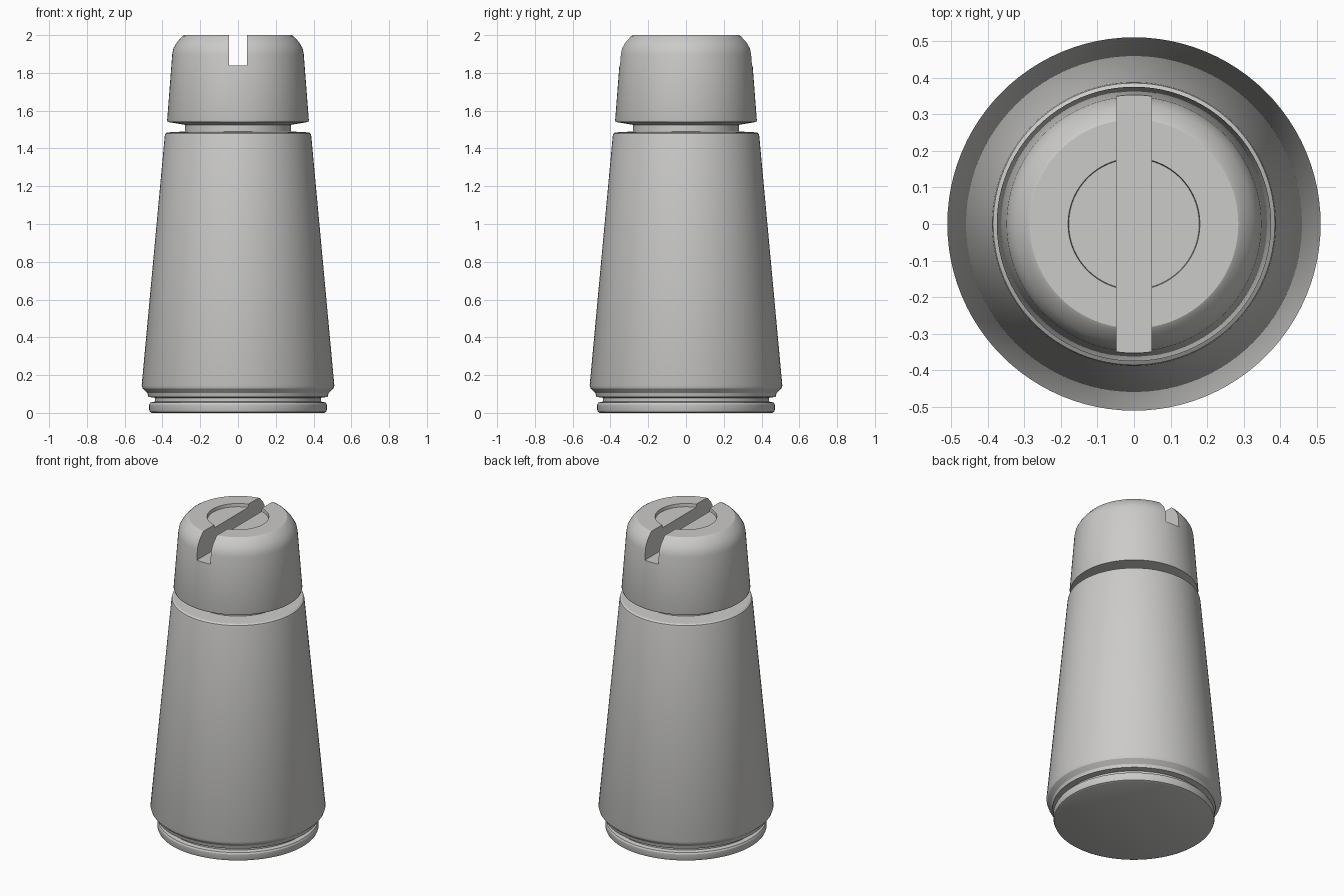
import bpy, bmesh, math

if "Cube" in bpy.data.objects:
    bpy.data.objects.remove(bpy.data.objects["Cube"])

SIDES = 96

metal = bpy.data.materials.new("light grey metal")
metal.diffuse_color = (0.6, 0.595, 0.58, 1)
metal.use_nodes = True
metal.node_tree.nodes["Principled BSDF"].inputs["Base Color"].default_value = metal.diffuse_color


def lathe(name, profile):
    """Revolve (radius, z) points, listed bottom to top, round the z axis."""
    bm = bmesh.new()
    rings = []
    for r, z in profile:
        rings.append([bm.verts.new((r * math.cos(2 * math.pi * i / SIDES),
                                    r * math.sin(2 * math.pi * i / SIDES), z))
                      for i in range(SIDES)])
    for a, b in zip(rings, rings[1:]):
        for i in range(SIDES):
            j = (i + 1) % SIDES
            bm.faces.new((a[i], a[j], b[j], b[i]))
    bm.faces.new(rings[0][::-1])
    bm.faces.new(rings[-1])
    bmesh.ops.recalc_face_normals(bm, faces=bm.faces)
    mesh = bpy.data.meshes.new(name)
    bm.to_mesh(mesh)
    bm.free()
    mesh.materials.append(metal)
    obj = bpy.data.objects.new(name, mesh)
    bpy.context.collection.objects.link(obj)
    return obj


def smooth(obj):
    bpy.ops.object.select_all(action='DESELECT')
    obj.select_set(True)
    bpy.context.view_layer.objects.active = obj
    bpy.ops.object.shade_smooth_by_angle(angle=math.radians(25))


# Base disc, groove, tapered body and neck
body = lathe("tapered_body", [
    (0.455, 0), (0.466, 0.005), (0.47, 0.015), (0.47, 0.045), (0.465, 0.055),
    (0.44, 0.06), (0.44, 0.08), (0.475, 0.085), (0.48, 0.105), (0.505, 0.13),
    (0.51, 0.145), (0.388, 1.465), (0.385, 1.478), (0.375, 1.485),
    (0.28, 1.49), (0.28, 1.54)])
smooth(body)

# Rounded cap with a shallow round dish in the top
cap = lathe("slotted_cap", [
    (0.28, 1.525), (0.372, 1.54), (0.375, 1.55), (0.348, 1.90), (0.342, 1.93),
    (0.325, 1.96), (0.295, 1.994), (0.285, 2.0), (0.18, 2.0), (0.178, 1.98)])

# Slot across the cap
bpy.ops.mesh.primitive_cube_add(size=1, location=(0, 0, 1.99))
cutter = bpy.context.object
cutter.name = "slot_cutter"
cutter.scale = (0.096, 1.2, 0.3)
cutter.data.materials.append(metal)
cutter.hide_render = True
cut = cap.modifiers.new("slot", 'BOOLEAN')
cut.operation = 'DIFFERENCE'
cut.solver = 'EXACT'
cut.object = cutter
bpy.context.view_layer.objects.active = cap
bpy.ops.object.modifier_apply(modifier=cut.name)
bpy.data.objects.remove(cutter)
smooth(cap)
